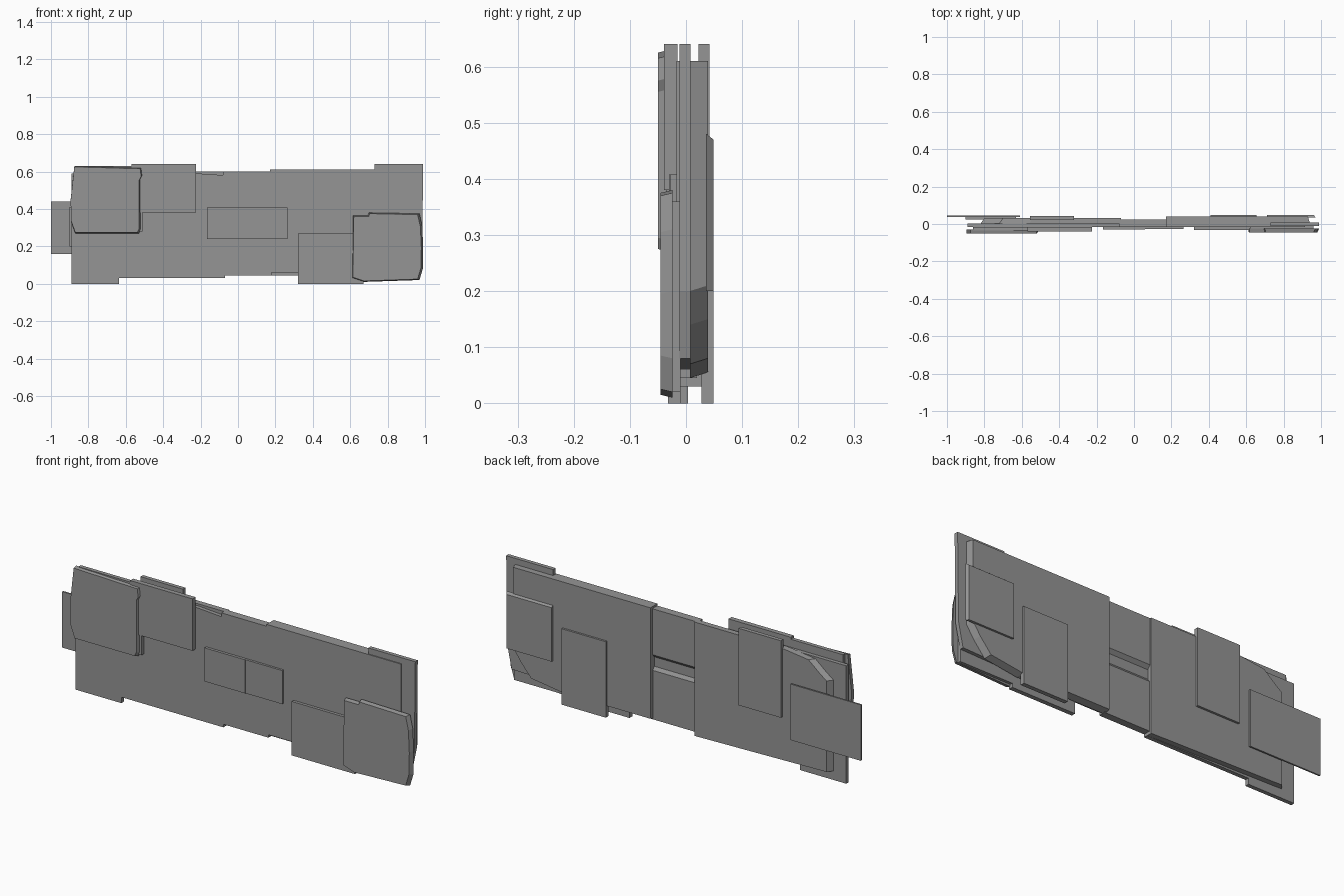
import bpy, bmesh

cube = bpy.data.objects.get("Cube")
if cube:
    bpy.data.objects.remove(cube)

grey = bpy.data.materials.new("plain grey")
grey.use_nodes = True
colour = (0.3, 0.3, 0.3, 1)
grey.diffuse_color = colour
grey.node_tree.nodes["Principled BSDF"].inputs["Base Color"].default_value = colour


def slab(name, outline, front, back, front_lip=(0, 0, 0, 0), back_lip=(0, 0, 0, 0)):
    """Prism from an x-z outline; a lip insets the left, right, bottom, top of one face."""
    xs, zs = [p[0] for p in outline], [p[1] for p in outline]
    cx, cz = (min(xs) + max(xs)) / 2, (min(zs) + max(zs)) / 2
    bm = bmesh.new()
    rings = []
    for y, (l, r, b, t) in ((front, front_lip), (back, back_lip)):
        rings.append([bm.verts.new((x + (l if x < cx else -r), y, z + (b if z < cz else -t)))
                      for x, z in outline])
    bm.faces.new(rings[0])
    bm.faces.new(rings[1][::-1])
    n = len(outline)
    for i in range(n):
        j = (i + 1) % n
        bm.faces.new((rings[0][i], rings[0][j], rings[1][j], rings[1][i]))
    bmesh.ops.recalc_face_normals(bm, faces=bm.faces[:])
    mesh = bpy.data.meshes.new(name)
    bm.to_mesh(mesh)
    bm.free()
    mesh.materials.append(grey)
    obj = bpy.data.objects.new(name, mesh)
    bpy.context.collection.objects.link(obj)


def box(name, x0, x1, z0, z1, front, back, **lips):
    slab(name, [(x0, z0), (x1, z0), (x1, z1), (x0, z1)], front, back, **lips)


# Right half: front sheet with lower tab, and thicker back sheet with a cut corner
slab("right_front_sheet", [(-.89, 0), (-.635, 0), (-.635, .03), (-.07, .03), (-.07, .58),
                           (-.22, .59), (-.89, .59)], -.016, .004)
slab("right_back_sheet", [(-.82, .045), (-.07, .03), (-.07, .6), (-.56, .6), (-.72, .58),
                          (-.78, .53), (-.82, .5)], .003, .031, back_lip=(.02, 0, 0, 0))

# Left half: the same idea turned half round
slab("left_front_sheet", [(.17, .06), (.96, .08), (.985, .2), (.99, .64), (.73, .64),
                          (.73, .61), (.17, .61)], -.012, .008)
slab("left_back_sheet", [(.17, .045), (.66, .045), (.84, .07), (.9, .14), (.94, .2),
                         (.94, .61), (.17, .61)], .007, .039, back_lip=(0, .01, .01, 0))
box("left_front_skin", .17, .915, .06, .61, -.017, -.01)

# Middle bridge with a groove on its back
box("bridge_sheet", -.08, .18, .045, .6, -.016, .008)
box("bridge_upper_back", -.08, .18, .35, .6, .005, .024, back_lip=(0, 0, .02, 0))
box("bridge_lower_back", -.08, .18, .045, .31, .005, .02, back_lip=(0, 0, 0, .02))
box("bridge_strap_right", -.165, .06, .24, .408, -.03, -.014)
box("bridge_strap_left", .06, .265, .24, .408, -.028, -.014)

# Overlapping front plates
slab("upper_corner_plate", [(-.895, .45), (-.892, .33), (-.87, .27), (-.53, .27), (-.52, .29),
                            (-.52, .56), (-.51, .58), (-.515, .62), (-.875, .63)],
     -.05, -.03, front_lip=(0, .008, .005, .005))
box("upper_corner_backing", -.86, -.51, .28, .63, -.035, -.015)
box("upper_inner_plate", -.57, -.225, .38, .64, -.039, -.015)
slab("lower_corner_plate", [(.61, .03), (.67, .01), (.97, .02), (.988, .08), (.99, .2), (.985, .31),
                            (.97, .375), (.70, .38), (.695, .365), (.615, .365)],
     -.045, -.024, front_lip=(.004, .01, .005, .005))
box("lower_corner_backing", .62, .96, .02, .36, -.027, -.01)
box("lower_inner_plate", .32, .67, 0, .27, -.032, -.01)

# Overlapping back plates
slab("right_outer_back_plate", [(-1, .16), (-.61, .16), (-.61, .44), (-1, .44)], .038, .046)
box("right_outer_back_rest", -.9, -.63, .2, .41, .025, .039)
box("right_inner_back_plate", -.555, -.32, .255, .64, .022, .042)
box("left_inner_back_plate", .41, .655, 0, .38, .028, .049)
box("left_outer_back_plate", .71, .97, .2, .48, .036, .049, back_lip=(0, .01, 0, .01))
